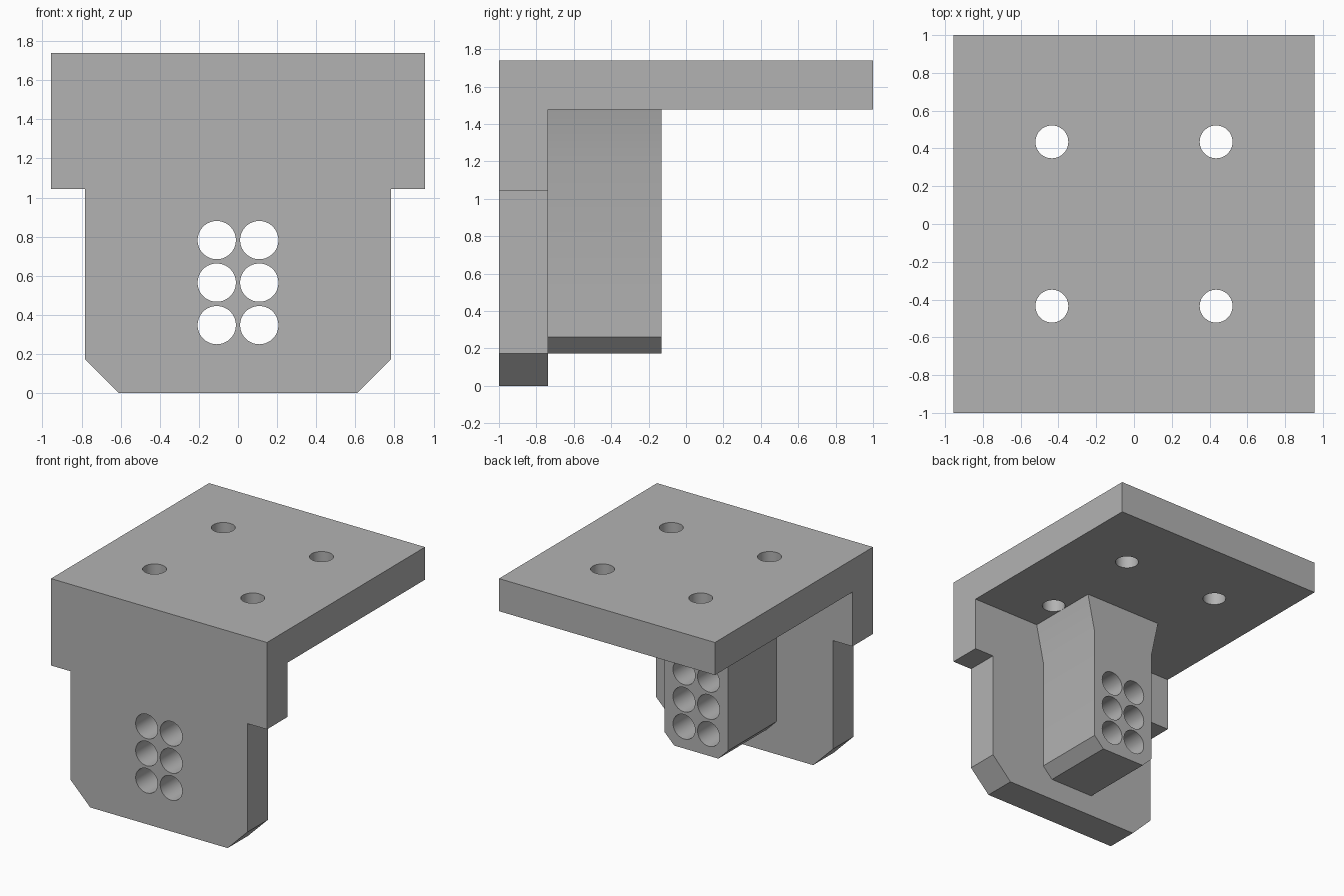
import bpy, bmesh
from mathutils import Matrix, Vector

if "Cube" in bpy.data.objects:
    bpy.data.objects.remove(bpy.data.objects["Cube"], do_unlink=True)

U = 2 / 46  # one design unit; the plate is 46 units long

grey = bpy.data.materials.new("plain grey")
grey.use_nodes = True
grey.diffuse_color = (0.45, 0.45, 0.45, 1)
grey.node_tree.nodes["Principled BSDF"].inputs["Base Color"].default_value = (0.45, 0.45, 0.45, 1)


def finish(name, bm):
    bmesh.ops.recalc_face_normals(bm, faces=bm.faces)
    mesh = bpy.data.meshes.new(name)
    bm.to_mesh(mesh)
    bm.free()
    mesh.materials.append(grey)
    obj = bpy.data.objects.new(name, mesh)
    bpy.context.collection.objects.link(obj)
    return obj


def extrude(name, points, direction):
    """Extrude a closed outline, given in design units, into a solid."""
    bm = bmesh.new()
    face = bm.faces.new([bm.verts.new(Vector(p) * U) for p in points])
    out = bmesh.ops.extrude_face_region(bm, geom=[face])
    moved = [v for v in out["geom"] if isinstance(v, bmesh.types.BMVert)]
    bmesh.ops.translate(bm, verts=moved, vec=Vector(direction) * U)
    return finish(name, bm)


def cylinder(name, radius, depth, centre, axis):
    bm = bmesh.new()
    turn = Matrix.Rotation(1.5707963, 4, "X") if axis == "Y" else Matrix()
    bmesh.ops.create_cone(bm, cap_ends=True, segments=64, radius1=radius * U,
                          radius2=radius * U, depth=depth * U,
                          matrix=Matrix.Translation(Vector(centre) * U) @ turn)
    return finish(name, bm)


def combine(target, tool, operation):
    mod = target.modifiers.new(operation.lower(), "BOOLEAN")
    mod.object = tool
    mod.operation = operation
    mod.solver = "EXACT"
    bpy.context.view_layer.objects.active = target
    bpy.ops.object.modifier_apply(modifier=mod.name)
    bpy.data.objects.remove(tool, do_unlink=True)


# L-shaped bracket: top plate and front plate
side = [(-23, 0), (-17, 0), (-17, 34), (23, 34), (23, 40), (-23, 40)]
bracket = extrude("bracket", [(-22, y, z) for y, z in side], (44, 0, 0))

# Narrower lower front plate with cut corners
notch = [(14, -2), (14, 0), (18, 4), (18, 24), (25, 24), (25, -2)]
for s in (-1, 1):
    cutter = extrude("notch_cutter", [(s * x, -26, z) for x, z in notch], (0, 12, 0))
    combine(bracket, cutter, "DIFFERENCE")

# Boss behind the front plate, flared where it meets the top plate
half = [(4.5, 4), (6.5, 6), (6.5, 27), (8, 34), (8, 37)]
outline = half + [(-x, z) for x, z in reversed(half)]
boss = extrude("boss", [(x, -20, z) for x, z in outline], (0, 17, 0))
combine(bracket, boss, "UNION")

# Six holes through front plate and boss
for x in (-2.5, 2.5):
    for z in (8, 13, 18):
        combine(bracket, cylinder("bore", 2.25, 30, (x, -13, z), "Y"), "DIFFERENCE")

# Four screw holes in the top plate
for x in (-10, 10):
    for y in (-10, 10):
        combine(bracket, cylinder("screw_hole", 2, 12, (x, y, 37), "Z"), "DIFFERENCE")

bpy.ops.object.select_all(action="DESELECT")
bracket.select_set(True)
bpy.context.view_layer.objects.active = bracket
bpy.ops.object.shade_smooth_by_angle(angle=0.5)
